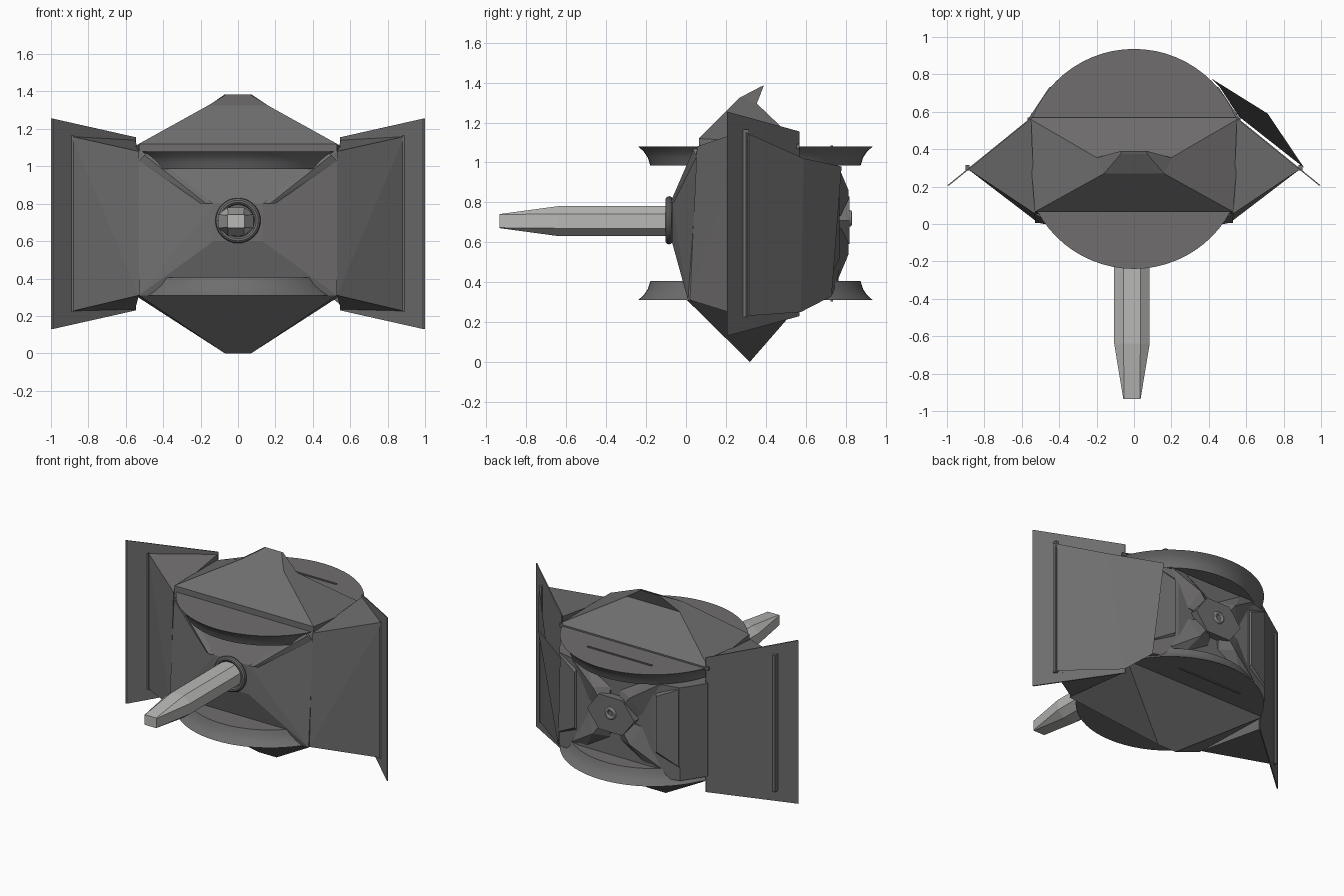
import bpy, bmesh, math
from mathutils import Matrix, Vector

if "Cube" in bpy.data.objects:
    bpy.data.objects.remove(bpy.data.objects["Cube"])

DARK = bpy.data.materials.new("dark_grey")
DARK.diffuse_color = (0.16, 0.155, 0.155, 1)
DARK.use_nodes = True
DARK.node_tree.nodes["Principled BSDF"].inputs["Base Color"].default_value = DARK.diffuse_color
LIGHT = bpy.data.materials.new("light_grey")
LIGHT.diffuse_color = (0.48, 0.48, 0.47, 1)
LIGHT.use_nodes = True
LIGHT.node_tree.nodes["Principled BSDF"].inputs["Base Color"].default_value = LIGHT.diffuse_color


def finish(name, bm, mat=DARK, smooth=False):
    bmesh.ops.recalc_face_normals(bm, faces=bm.faces)
    me = bpy.data.meshes.new(name)
    bm.to_mesh(me)
    bm.free()
    ob = bpy.data.objects.new(name, me)
    me.materials.append(mat)
    bpy.context.collection.objects.link(ob)
    if smooth:
        bpy.context.view_layer.objects.active = ob
        ob.select_set(True)
        bpy.ops.object.shade_smooth_by_angle(angle=math.radians(35))
        ob.select_set(False)
    return ob


def hull(name, pts, mirror=False):
    """Convex solid through points, optionally with each point mirrored in x."""
    bm = bmesh.new()
    for x, y, z in pts:
        bm.verts.new((x, y, z))
        if mirror:
            bm.verts.new((-x, y, z))
    bmesh.ops.convex_hull(bm, input=bm.verts[:])
    bmesh.ops.dissolve_limit(bm, angle_limit=0.01, verts=bm.verts[:], edges=bm.edges[:])
    return finish(name, bm)


def loft(name, rings, mat=DARK, smooth=False, closed=True):
    """Skin between equal-length rings; closed rings are capped at both ends."""
    bm = bmesh.new()
    vs = [[bm.verts.new(p) for p in r] for r in rings]
    n = len(vs[0])
    for a, b in zip(vs, vs[1:]):
        for i in range(n if closed else n - 1):
            bm.faces.new((a[i], a[(i + 1) % n], b[(i + 1) % n], b[i]))
    if closed:
        bm.faces.new(vs[0])
        bm.faces.new(vs[-1])
    return finish(name, bm, mat, smooth)


def bar(name, a, b, w, d):
    """Rectangular bar from a to b, w wide and d deep."""
    a, b = Vector(a), Vector(b)
    bm = bmesh.new()
    bmesh.ops.create_cube(bm, size=1)
    rot = (b - a).to_track_quat('Z', 'Y').to_matrix().to_4x4()
    bm.transform(Matrix.Translation((a + b) / 2) @ rot
                 @ Matrix.Diagonal((w, d, (b - a).length, 1)))
    return finish(name, bm)


def torus(name, y, z, R, r, mat=DARK):
    bpy.ops.mesh.primitive_torus_add(location=(0, y, z), rotation=(math.pi / 2, 0, 0),
                                     major_radius=R, minor_radius=r,
                                     major_segments=32, minor_segments=10)
    ob = bpy.context.object
    ob.name = name
    ob.data.materials.append(mat)
    bpy.ops.object.shade_smooth_by_angle()
    ob.select_set(False)


def circle(r, z, n=64):
    return [(r * math.cos(math.tau * i / n), 0.348 + r * math.sin(math.tau * i / n), z)
            for i in range(n)]


# Flared upper and lower discs
flare = [(0.588, 0), (0.56, 0.025), (0.54, 0.055), (0.527, 0.095)]
loft("upper_disc", [circle(r, 1.08 - h) for r, h in flare], smooth=True)
loft("lower_disc", [circle(r, 0.31 + h) for r, h in flare], smooth=True)

# Front hull tapering to the gun mount
hull("front_hull", [(0.53, 0.065, 1.08), (0.53, 0.01, 0.31), (0.53, 0.5, 1.08),
                    (0.53, 0.5, 0.31), (0.13, -0.07, 0.80), (0.13, -0.07, 0.60)], True)
for s in (-1, 1):
    hull("front_ridge", [(s * x, y, z) for x, y, z in
                         [(0.53, 0.055, 1.03), (0.48, 0.055, 1.08), (0.20, -0.06, 0.80),
                          (0.13, -0.068, 0.80), (0.50, 0.035, 1.06), (0.17, -0.078, 0.80)]])

# Rear hull
plan = [(0.56, 0.5), (0.56, 0.57), (0.46, 0.72), (0.28, 0.765)]
hull("rear_hull", [(x, y, z) for x, y in plan for z in (0.34, 0.98)], True)

# Rear cross: four arms with a low ridge, side panels, plate and knob
for s in (-1, 1):
    for t in (-1, 1):
        hull("rear_cross_arm", [(s * x, y, 0.70 + t * z) for x, y, z in
                                [(0.34, 0.76, 0.29), (0.23, 0.76, 0.29), (0.20, 0.765, 0.04),
                                 (0.04, 0.765, 0.17), (0.02, 0.765, 0), (0.02, 0.81, 0),
                                 (0.14, 0.815, 0.16)]])
    hull("rear_side_panel", [(s * x, y, z) for x, y, z in
                             [(0.30, 0.755, 0.50), (0.30, 0.755, 0.92), (0.46, 0.71, 0.42),
                              (0.46, 0.71, 0.98), (0.31, 0.77, 0.52), (0.31, 0.77, 0.90),
                              (0.455, 0.73, 0.44), (0.455, 0.73, 0.97)]])
hull("rear_plate", [(x, y, 0.71 + h) for y in (0.77, 0.82)
                    for x, h in [(0.18, 0), (0.09, 0.12), (0.09, -0.12)]], True)
torus("rear_knob", 0.82, 0.72, 0.03, 0.012, LIGHT)

# Barrel: eight-sided with a tapered near-square tip, and its collar
torus("barrel_collar", -0.085, 0.71, 0.103, 0.018)


def oct_ring(y, w, wi, h, hi):
    pts = [(w, hi), (wi, h), (-wi, h), (-w, hi), (-w, -hi), (-wi, -h), (wi, -h), (w, -hi)]
    return [(x - 0.011, y, 0.706 + z) for x, z in pts]


loft("barrel", [oct_ring(-0.05, 0.095, 0.045, 0.075, 0.036),
                oct_ring(-0.64, 0.095, 0.045, 0.075, 0.036),
                oct_ring(-0.936, 0.046, 0.042, 0.035, 0.033)], LIGHT)

# Roof with slightly overhanging peak
loft("roof", [
    [(-0.53, 0.065, 1.07), (0.53, 0.065, 1.07), (0.57, 0.57, 1.07), (-0.57, 0.57, 1.07)],
    [(-0.53, 0.065, 1.12), (0.53, 0.065, 1.12), (0.57, 0.57, 1.09), (-0.57, 0.57, 1.09)],
    [(-0.16, 0.27, 1.325), (0.16, 0.27, 1.325), (0.2, 0.355, 1.295), (-0.2, 0.355, 1.295)],
    [(-0.07, 0.375, 1.38), (0.07, 0.375, 1.38), (0.07, 0.39, 1.385), (-0.07, 0.39, 1.385)]])

# Inverted pyramid keel
hull("keel", [(0.53, 0.005, 0.31), (0.55, 0.59, 0.31), (0.07, 0.32, 0.0)], True)

# Side wings: wedge, outer plate and slot trim
for s in (-1, 1):
    hull("wing_wedge", [(s * x, y, z) for x, y, z in
                        [(0.53, 0.02, 0.31), (0.53, 0.055, 1.08), (0.89, 0.295, 0.225),
                         (0.89, 0.295, 1.16), (0.55, 0.565, 0.235), (0.55, 0.565, 1.14)]])
    hull("wing_plate", [(s * x, y, z) for x, y, z in
                        [(1.0, 0.205, 0.13), (1.0, 0.205, 1.255),
                         (0.55, 0.57, 0.23), (0.55, 0.57, 1.155),
                         (0.99, 0.205, 0.13), (0.99, 0.205, 1.255),
                         (0.545, 0.565, 0.23), (0.545, 0.565, 1.155)]])
    bar("wing_slot", (s * 0.89, 0.30, 0.225), (s * 0.89, 0.30, 1.165), 0.02, 0.03)

# Sprung panels behind the right wing only
loft("rear_sprung_panel", [[(0.91, 0.30, 1.15), (0.91, 0.30, 0.23)],
                           [(0.715, 0.59, 1.02), (0.56, 0.575, 0.25)],
                           [(0.41, 0.78, 0.98), (0.46, 0.73, 0.33)]], closed=False)

# Thin slots on the disc faces
for z in (1.08, 0.31):
    bar("disc_slot", (-0.25, 0.73, z), (0.24, 0.73, z), 0.012, 0.012)
